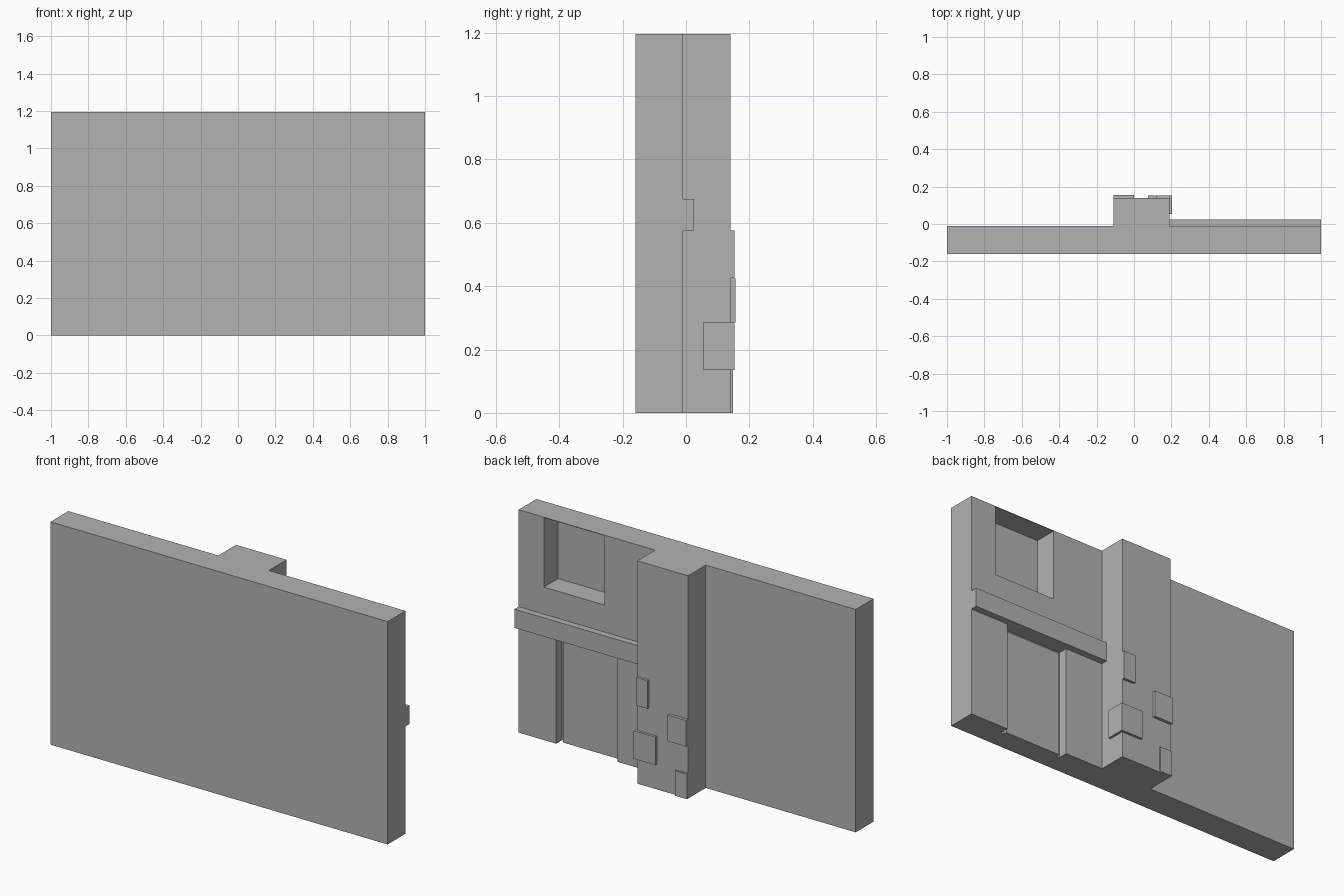
import bpy
import bmesh

default = bpy.data.objects.get("Cube")
if default:
    bpy.data.objects.remove(default, do_unlink=True)

# Single plaster grey
grey = bpy.data.materials.new("plain_grey")
grey.use_nodes = True
COLOUR = (0.45, 0.45, 0.45, 1)
grey.diffuse_color = COLOUR
grey.node_tree.nodes["Principled BSDF"].inputs["Base Color"].default_value = COLOUR


def box(name, x, y, z):
    """Axis-aligned box from (min, max) ranges."""
    bm = bmesh.new()
    bmesh.ops.create_cube(bm, size=1)
    for v in bm.verts:
        v.co = [r[0] if c < 0 else r[1] for c, r in zip(v.co, (x, y, z))]
    mesh = bpy.data.meshes.new(name)
    bm.to_mesh(mesh)
    bm.free()
    mesh.materials.append(grey)
    obj = bpy.data.objects.new(name, mesh)
    bpy.context.collection.objects.link(obj)
    return obj


def cut(target, x, y, z):
    """Carve a box out of the target and discard the cutter."""
    cutter = box("cutter", x, y, z)
    cutter.hide_render = True
    mod = target.modifiers.new("recess", 'BOOLEAN')
    mod.operation = 'DIFFERENCE'
    mod.solver = 'EXACT'
    mod.object = cutter
    bpy.context.view_layer.objects.active = target
    bpy.ops.object.modifier_apply(modifier=mod.name)
    bpy.data.objects.remove(cutter, do_unlink=True)


TOP = 1.195
FRONT, BACK = -0.16, -0.01
PILLAR_X = (-0.11, 0.19)
PILLAR_BACK = 0.14

# Wall slab with window and door recesses
wall = box("wall", (-1, 1), (FRONT, BACK), (0, TOP))
cut(wall, (0.49, 0.85), (-0.13, 0.1), (0.82, TOP - 0.003))
cut(wall, (0.413, 0.777), (-0.06, 0.1), (-0.1, 0.575))

# Door panel set inside its recess
box("door_panel", (0.433, 0.757), (-0.06, -0.04), (0, 0.555))

# Pillar and horizontal beam
box("pillar", PILLAR_X, (BACK, PILLAR_BACK), (0, TOP))
box("beam", (PILLAR_X[1], 1), (BACK, 0.025), (0.575, 0.675))

# Raised bricks on the pillar
box("brick_upper", (0.12, PILLAR_X[1]), (PILLAR_BACK, 0.153), (0.425, 0.575))
box("brick_middle", (PILLAR_X[0], 0), (PILLAR_BACK, 0.156), (0.285, 0.425))
box("brick_corner", (0.075, 0.203), (0.053, 0.153), (0.135, 0.285))
box("brick_base", (PILLAR_X[0], -0.04), (PILLAR_BACK, 0.149), (0, 0.135))
